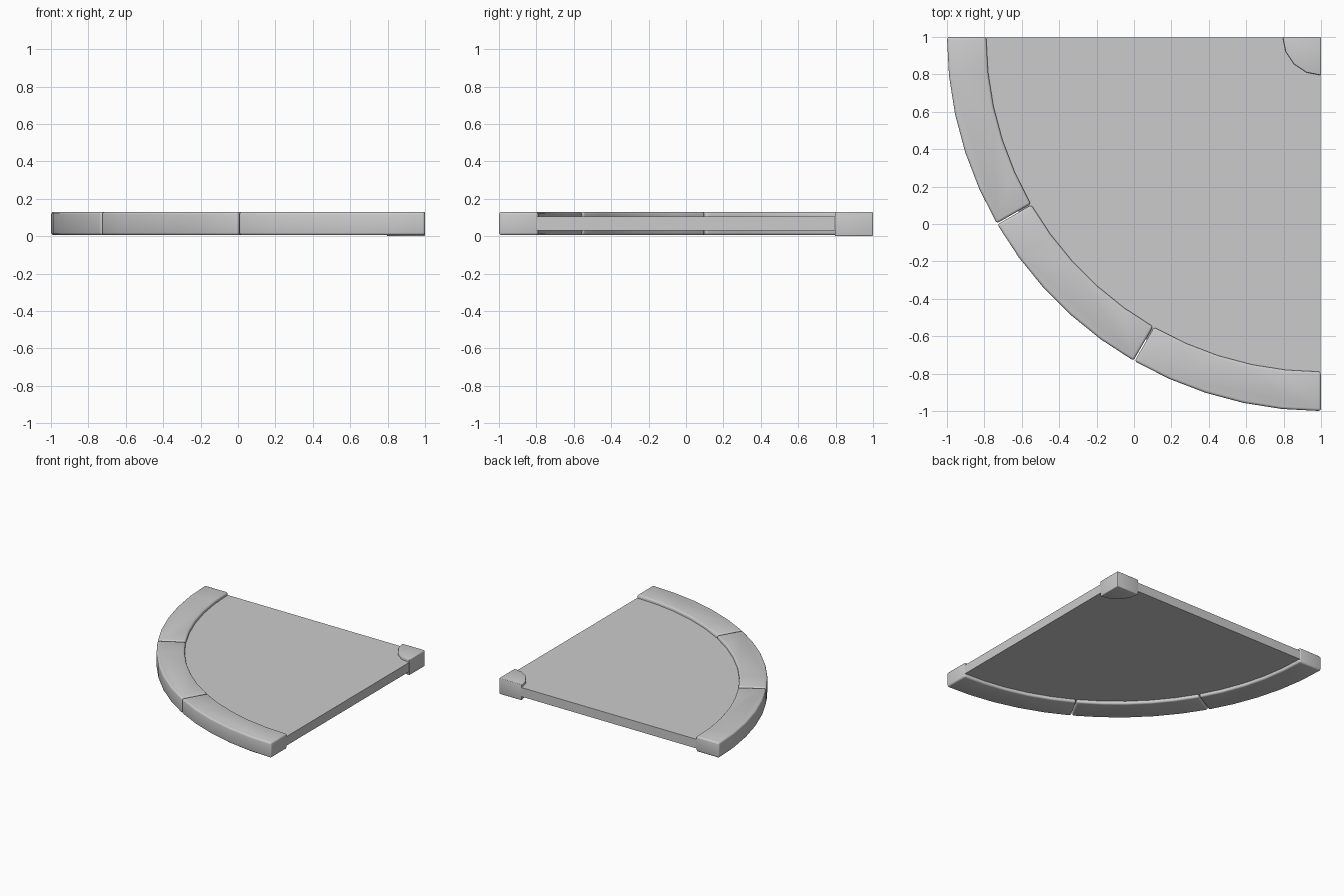
import bpy, bmesh
from math import pi, cos, sin, radians

cube = bpy.data.objects.get("Cube")
if cube:
    bpy.data.objects.remove(cube, do_unlink=True)

CORNER = 1.0      # apex of the quarter circle
TOP = 0.13

grey = bpy.data.materials.new("stone_grey")
grey.use_nodes = True
colour = (0.6, 0.6, 0.6, 1)
grey.diffuse_color = colour
grey.node_tree.nodes["Principled BSDF"].inputs["Base Color"].default_value = colour


def arc(radius, start, end, steps):
    """Points on an arc about the apex, angles measured from -x towards -y."""
    angles = [radians(start + (end - start) * i / steps) for i in range(steps + 1)]
    return [(CORNER - radius * cos(a), CORNER - radius * sin(a)) for a in angles]


def extrude_outline(name, outline, z0, z1):
    bm = bmesh.new()
    face = bm.faces.new([bm.verts.new((x, y, z0)) for x, y in outline])
    top = bmesh.ops.extrude_face_region(bm, geom=[face])["geom"]
    for v in top:
        if isinstance(v, bmesh.types.BMVert):
            v.co.z = z1
    bmesh.ops.recalc_face_normals(bm, faces=bm.faces)
    mesh = bpy.data.meshes.new(name)
    bm.to_mesh(mesh)
    bm.free()
    mesh.materials.append(grey)
    obj = bpy.data.objects.new(name, mesh)
    bpy.context.collection.objects.link(obj)
    return obj


def smooth(obj, angle):
    bpy.ops.object.select_all(action="DESELECT")
    obj.select_set(True)
    bpy.context.view_layer.objects.active = obj
    bpy.ops.object.shade_smooth_by_angle(angle=radians(angle))


def soften(obj, width):
    bevel = obj.modifiers.new("rounded_edges", "BEVEL")
    bevel.width = width
    bevel.segments = 3
    bevel.limit_method = "ANGLE"
    bevel.angle_limit = radians(40)
    bpy.context.view_layer.objects.active = obj
    bpy.ops.object.modifier_apply(modifier=bevel.name)
    smooth(obj, 35)


# Thin quarter-circle tread, tucked into the rim
tread = extrude_outline("tread", [(CORNER, CORNER)] + arc(1.9, 0, 90, 4), 0.03, 0.105)
for v in tread.data.vertices:
    v.co.x = min(v.co.x, 0.997)
    v.co.y = min(v.co.y, 0.997)
smooth(tread, 30)

# Three rounded rim blocks
for i, name in enumerate(("rim_block_right", "rim_block_middle", "rim_block_left")):
    a, b = i * 30, i * 30 + 30
    gap_a = 0.1 if i else 0
    gap_b = 0.1 if i < 2 else 0
    outline = arc(2.0, a + gap_a, b - gap_b, 5) + arc(1.79, b - gap_b, a + gap_a, 5)
    soften(extrude_outline(name, outline, 0.005, TOP), 0.014)

# Corner post at the apex: square outside, rounded inside
post = extrude_outline("corner_post", [(CORNER, CORNER)] + arc(0.205, 0, 90, 4), 0, TOP)
soften(post, 0.006)
